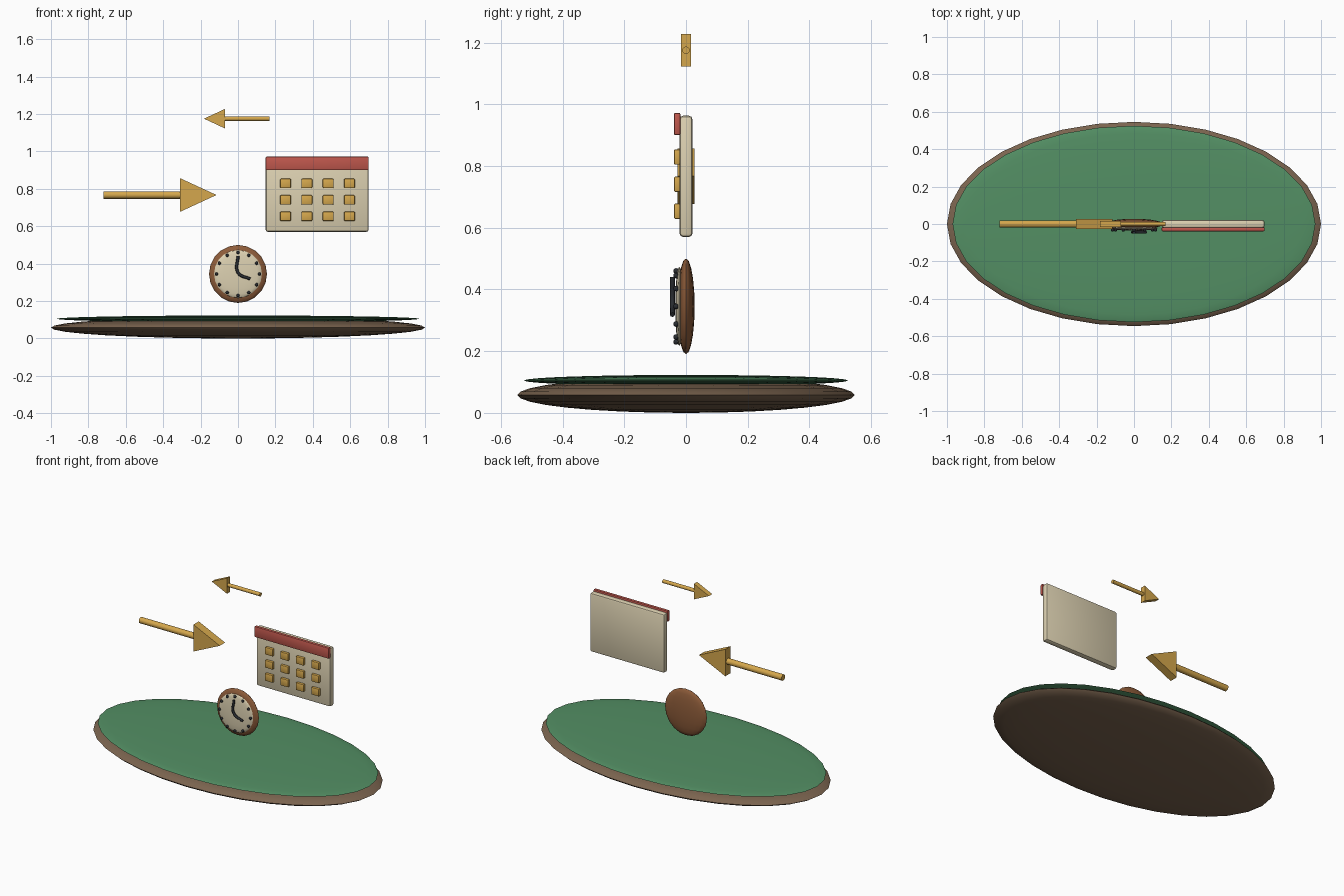
import bpy, bmesh, math
from mathutils import Matrix, Vector

if "Cube" in bpy.data.objects:
    bpy.data.objects.remove(bpy.data.objects["Cube"])


def material(name, rgb):
    m = bpy.data.materials.new(name)
    m.diffuse_color = (*[(c / 255) ** 2.2 for c in rgb], 1)
    m.use_nodes = True
    m.node_tree.nodes["Principled BSDF"].inputs["Base Color"].default_value = m.diffuse_color
    return m


BROWN = material("earth brown", (122, 100, 80))
GREEN = material("felt green", (84, 142, 100))
WOOD = material("clock wood", (140, 92, 60))
CREAM = material("cream", (220, 208, 176))
GOLD = material("gold", (212, 166, 78))
RED = material("red", (190, 88, 78))
DARK = material("dark", (45, 48, 52))


def add(name, bm, mat, smooth=None):
    bmesh.ops.recalc_face_normals(bm, faces=bm.faces)
    me = bpy.data.meshes.new(name)
    bm.to_mesh(me)
    bm.free()
    ob = bpy.data.objects.new(name, me)
    bpy.context.collection.objects.link(ob)
    me.materials.append(mat)
    if smooth:
        bpy.ops.object.select_all(action='DESELECT')
        ob.select_set(True)
        bpy.context.view_layer.objects.active = ob
        bpy.ops.object.shade_smooth_by_angle(angle=math.radians(smooth))
    return ob


def ellipsoid(name, loc, radii, mat, seg, rings):
    bm = bmesh.new()
    bmesh.ops.create_uvsphere(bm, u_segments=seg, v_segments=rings, radius=1,
                              matrix=Matrix.LocRotScale(Vector(loc), None, Vector(radii)))
    return add(name, bm, mat, 40)


def box(name, lo, hi, mat, bevel):
    lo, hi = Vector(lo), Vector(hi)
    bm = bmesh.new()
    bmesh.ops.create_cube(bm, size=1, matrix=Matrix.LocRotScale((lo + hi) / 2, None, hi - lo))
    bmesh.ops.bevel(bm, geom=bm.edges[:], offset=bevel, segments=2, profile=0.5, affect='EDGES')
    return add(name, bm, mat, 40)


def arrow(name, tail, neck, tip, z, half_height, half_depth, radius):
    # round shaft
    bm = bmesh.new()
    bmesh.ops.create_cone(bm, cap_ends=True, segments=16, radius1=radius, radius2=radius,
                          depth=abs(neck - tail),
                          matrix=Matrix.Translation(((tail + neck) / 2, 0, z))
                          @ Matrix.Rotation(math.pi / 2, 4, 'Y'))
    add(name + "_shaft", bm, GOLD, 40)
    # triangular prism head
    bm = bmesh.new()
    tri = [(neck, z - half_height), (tip, z), (neck, z + half_height)]
    face = bm.faces.new([bm.verts.new((x, -half_depth, h)) for x, h in tri])
    ext = bmesh.ops.extrude_face_region(bm, geom=[face])["geom"]
    bmesh.ops.translate(bm, vec=(0, 2 * half_depth, 0),
                        verts=[v for v in ext if isinstance(v, bmesh.types.BMVert)])
    add(name + "_head", bm, GOLD)


# oval base and green top
ellipsoid("base", (0, 0, 0.058), (1, 0.546, 0.058), BROWN, 32, 16)
ellipsoid("green_top", (0, 0, 0.105), (0.97, 0.525, 0.018), GREEN, 32, 16)

# clock
CZ = 0.345
ellipsoid("clock_case", (0, 0, CZ), (0.155, 0.028, 0.155), WOOD, 20, 10)
ellipsoid("clock_face", (0, -0.022, CZ), (0.128, 0.013, 0.128), CREAM, 20, 10)
for i in range(12):
    a = i * math.tau / 12
    ellipsoid(f"hour_dot_{i + 1}", (0.115 * math.sin(a), -0.032, CZ + 0.115 * math.cos(a)),
              (0.009, 0.009, 0.009), DARK, 10, 6)

# clock hands: one bent rod
cu = bpy.data.curves.new("clock_hands", 'CURVE')
cu.dimensions = '3D'
cu.bevel_depth = 0.008
cu.bevel_resolution = 2
cu.resolution_u = 6
cu.use_fill_caps = True
sp = cu.splines.new('BEZIER')
sp.bezier_points.add(2)
for p, co in zip(sp.bezier_points, [(0, -0.044, 0.44), (0, -0.044, 0.352), (0.065, -0.044, 0.318)]):
    p.co = co
    p.handle_left_type = p.handle_right_type = 'AUTO'
cu.materials.append(DARK)
bpy.context.collection.objects.link(bpy.data.objects.new("clock_hands", cu))

# calendar
box("calendar_page", (0.148, -0.021, 0.57), (0.698, 0.021, 0.963), CREAM, 0.012)
box("calendar_header", (0.148, -0.039, 0.90), (0.698, -0.018, 0.972), RED, 0.005)
for r in range(3):
    for c in range(4):
        x, z = 0.254 + 0.114 * c, 0.829 - 0.088 * r
        box(f"day_{r * 4 + c + 1}", (x - 0.029, -0.039, z - 0.025), (x + 0.029, -0.018, z + 0.025),
            GOLD, 0.005)

# arrows
arrow("large_arrow", -0.72, -0.31, -0.115, 0.767, 0.09, 0.028, 0.02)
arrow("small_arrow", 0.168, -0.07, -0.182, 1.175, 0.052, 0.017, 0.012)
